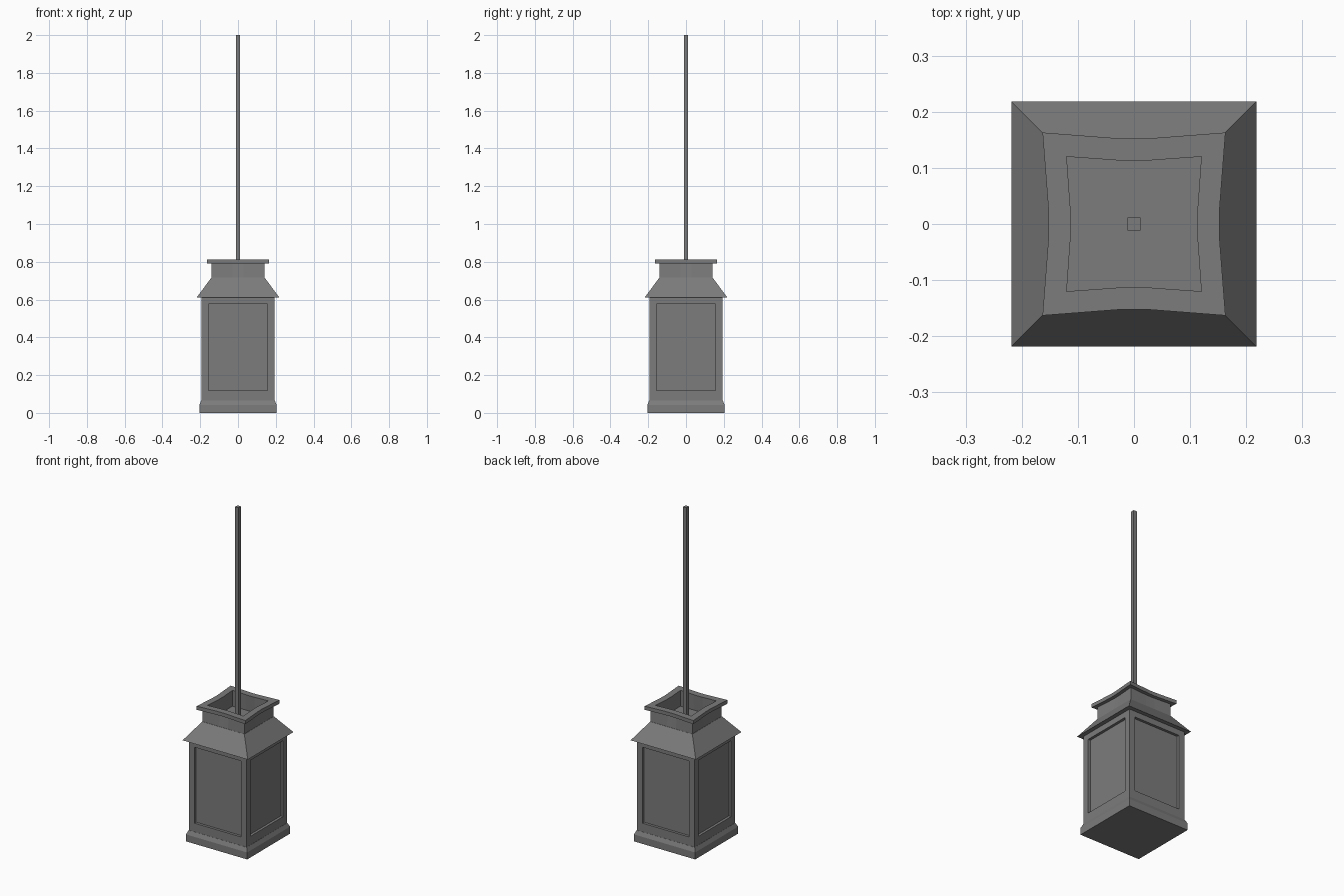
import bpy, bmesh

if "Cube" in bpy.data.objects:
    bpy.data.objects.remove(bpy.data.objects["Cube"])

metal = bpy.data.materials.new("dark_metal")
metal.diffuse_color = (0.2, 0.2, 0.2, 1)
metal.use_nodes = True
metal.node_tree.nodes["Principled BSDF"].inputs["Base Color"].default_value = metal.diffuse_color


def ring(half, z, pinch=0.0, flat=0.03):
    """Square loop, each side bowed inwards by pinch at its middle."""
    side = [(half, -half), (half - pinch * 0.93, -flat), (half - pinch, 0), (half - pinch * 0.93, flat)]
    pts = []
    for k in range(4):
        for x, y in side:
            for _ in range(k):
                x, y = -y, x
            pts.append((x, y, z))
    return pts


def square(half, z):
    return [(half, -half, z), (half, half, z), (-half, half, z), (-half, -half, z)]


def loft(name, loops, closed=False):
    """Skin a stack of equal loops; cap the ends or join last to first."""
    bm = bmesh.new()
    rows = [[bm.verts.new(p) for p in loop] for loop in loops]
    n = len(rows[0])
    pairs = list(zip(rows, rows[1:]))
    if closed:
        pairs.append((rows[-1], rows[0]))
    for a, b in pairs:
        for i in range(n):
            j = (i + 1) % n
            bm.faces.new((a[i], a[j], b[j], b[i]))
    if not closed:
        bm.faces.new(rows[0][::-1])
        bm.faces.new(rows[-1])
    bmesh.ops.recalc_face_normals(bm, faces=bm.faces)
    mesh = bpy.data.meshes.new(name)
    bm.to_mesh(mesh)
    bm.free()
    mesh.materials.append(metal)
    obj = bpy.data.objects.new(name, mesh)
    bpy.context.collection.objects.link(obj)
    return obj


# stepped base
loft("base", [square(0.205, 0), square(0.205, 0.042), square(0.194, 0.066)])

# body with a recessed panel in each side
body = loft("body", [square(0.193, 0.06), square(0.193, 0.612)])
bm = bmesh.new()
bm.from_mesh(body.data)
sides = [f for f in bm.faces if abs(f.normal.z) < 0.1]
bmesh.ops.inset_individual(bm, faces=sides, thickness=0.036)
for f in sides:
    axis = 1 if abs(f.normal.x) > 0.5 else 0
    for v in f.verts:
        v.co.z = 0.118 if v.co.z < 0.3 else 0.577
        v.co[axis] = 0.156 if v.co[axis] > 0 else -0.156
bmesh.ops.inset_individual(bm, faces=sides, thickness=0.0, depth=0.0)
for f in sides:
    n = f.normal.copy()
    for v in f.verts:
        v.co -= n * 0.016
bm.to_mesh(body.data)
bm.free()

# flared roof
loft("roof", [square(0.218, 0.612), square(0.141, 0.716)])

# open neck and overhanging rim, sides bowed inwards
loft("neck_and_rim", [
    ring(0.14, 0.71), ring(0.14, 0.79, 0.009),
    ring(0.163, 0.79, 0.011), ring(0.163, 0.812, 0.011),
    ring(0.12, 0.812, 0.007), ring(0.12, 0.71),
], closed=True)

# hanging rod
loft("hanging_rod", [square(0.0115, 0.70), square(0.0115, 2.0)])
